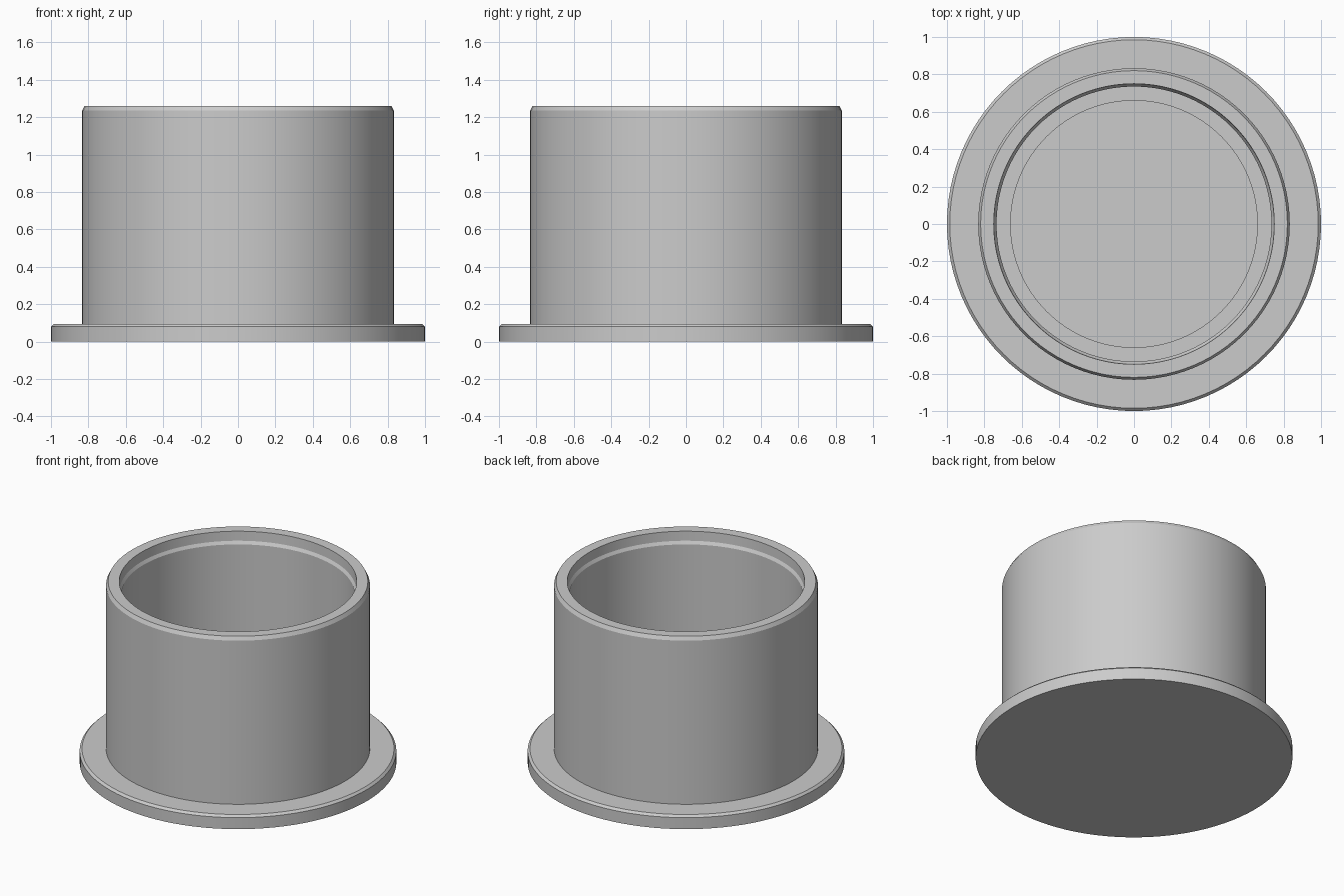
import bpy, bmesh, math

cube = bpy.data.objects.get("Cube")
if cube:
    bpy.data.objects.remove(cube)

# Single grey material
grey = bpy.data.materials.new("light_grey")
grey.use_nodes = True
colour = (0.6, 0.6, 0.6, 1)
grey.diffuse_color = colour
grey.node_tree.nodes["Principled BSDF"].inputs["Base Color"].default_value = colour


def lathe(name, profile, steps=96):
    """Revolve (radius, height) points about z."""
    bm = bmesh.new()
    verts = [bm.verts.new((r, 0, z)) for r, z in profile]
    edges = [bm.edges.new(pair) for pair in zip(verts, verts[1:])]
    bmesh.ops.spin(bm, geom=verts + edges, cent=(0, 0, 0), axis=(0, 0, 1),
                   angle=math.tau, steps=steps, use_duplicate=False)
    bmesh.ops.remove_doubles(bm, verts=bm.verts, dist=0.0001)
    bmesh.ops.recalc_face_normals(bm, faces=bm.faces)
    mesh = bpy.data.meshes.new(name)
    bm.to_mesh(mesh)
    bm.free()
    mesh.materials.append(grey)
    obj = bpy.data.objects.new(name, mesh)
    bpy.context.collection.objects.link(obj)
    bpy.ops.object.select_all(action="DESELECT")
    obj.select_set(True)
    bpy.context.view_layer.objects.active = obj
    bpy.ops.object.shade_smooth_by_angle(angle=math.radians(25))
    return obj


# Hollow cup with bevelled rim, tapered mouth, shallow floor recess and base flange
lathe("flanged_cup", [
    (0, 0), (1, 0), (1, 0.08), (0.985, 0.095),       # flange
    (0.833, 0.095), (0.833, 1.235), (0.82, 1.26),    # outer wall and rim bevel
    (0.75, 1.26), (0.747, 1.195), (0.735, 1.175),    # mouth
    (0.735, 0.105), (0.66, 0.105), (0.66, 0.095),    # inner wall and floor step
    (0, 0.095),
])
